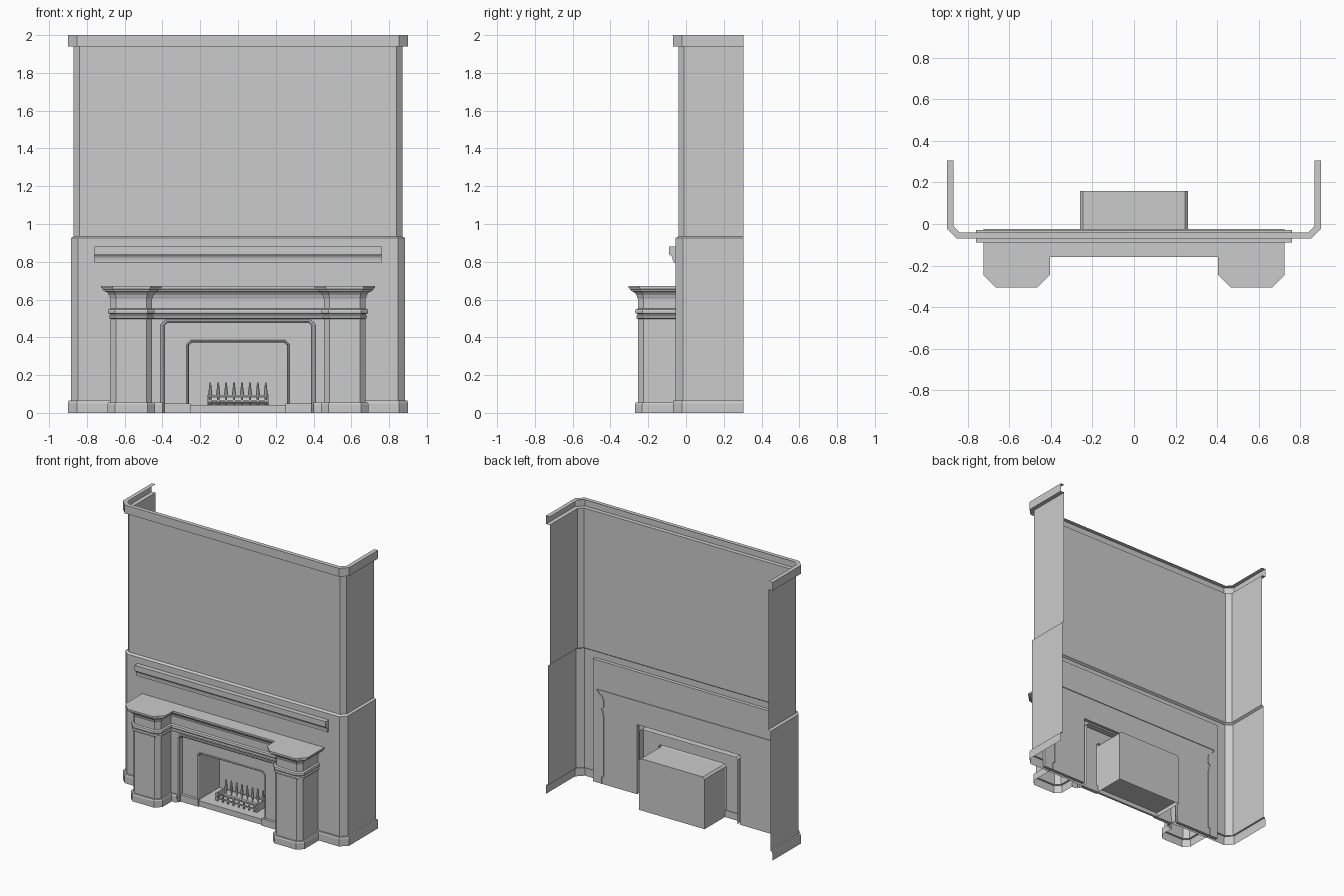
import bpy, bmesh
from mathutils import Vector

if "Cube" in bpy.data.objects:
    bpy.data.objects.remove(bpy.data.objects["Cube"])


def finish(name, bm):
    me = bpy.data.meshes.new(name)
    bm.to_mesh(me)
    bm.free()
    ob = bpy.data.objects.new(name, me)
    bpy.context.collection.objects.link(ob)
    return ob


def mirrored(half):
    return half + [(-x, v) for x, v in reversed(half)]


def offset_path(path, d):
    """Mitred offset to the right of the travel direction."""
    pts = [Vector(p) for p in path]
    norms = []
    for a, b in zip(pts, pts[1:]):
        t = (b - a).normalized()
        norms.append(Vector((t.y, -t.x)))
    out = []
    for i, p in enumerate(pts):
        n0, n1 = norms[max(i - 1, 0)], norms[min(i, len(norms) - 1)]
        out.append(p + (n0 + n1) * d / (1 + n0.dot(n1)))
    return out


def sweep(name, path, profile, vertical=False, skip=None, end_caps=False, last_cap=False):
    """Sweep (offset, level) profile along a plan path, or an upright x-z path."""
    bm = bmesh.new()
    rows = []
    for off, lev in profile:
        rows.append([bm.verts.new((p.x, lev, p.y) if vertical else (p.x, p.y, lev))
                     for p in offset_path(path, off)])
    for j in range(len(rows) - 1):
        for i in range(len(path) - 1):
            if skip and skip(i, profile[j + 1][1]):
                continue
            bm.faces.new((rows[j][i], rows[j][i + 1], rows[j + 1][i + 1], rows[j + 1][i]))
    if end_caps:
        bm.faces.new([r[0] for r in rows])
        bm.faces.new([r[-1] for r in reversed(rows)])
    if last_cap:
        bm.faces.new(rows[-1])
    return finish(name, bm)


def box(name, x0, x1, y0, y1, z0, z1):
    bm = bmesh.new()
    bmesh.ops.create_cube(bm, size=1)
    for v in bm.verts:
        v.co = ((x0 + x1) / 2 + v.co.x * (x1 - x0),
                (y0 + y1) / 2 + v.co.y * (y1 - y0),
                (z0 + z1) / 2 + v.co.z * (z1 - z0))
    return finish(name, bm)


# Chimney breast: open-backed shell with skirting, dado step and crown
breast = mirrored([(-0.87, 0.305), (-0.87, -0.01), (-0.84, -0.04), (-0.41, -0.04)])
sweep("chimney_breast", breast,
      [(0.03, 0), (0.03, 0.05), (0.027, 0.065), (0.015, 0.065), (0.015, 0.5),
       (0.015, 0.925), (0, 0.935), (0, 1.94), (0.03, 1.94), (0.03, 2.0), (0, 2.0)],
      skip=lambda i, z: i == 3 and z <= 0.5)

# Backing panel behind the mantel
box("backing_header", -0.76, 0.76, -0.05, -0.03, 0.5, 0.88)
for s, side in ((-1, "left"), (1, "right")):
    box("backing_" + side, *sorted((s * 0.41, s * 0.76)), -0.05, -0.03, 0, 0.5)

# Mantel: columns, bands, cove and shelf in one moulded sweep
mantel = mirrored([(-0.675, -0.025), (-0.675, -0.225), (-0.645, -0.255), (-0.485, -0.255),
                   (-0.455, -0.225), (-0.455, -0.11), (-0.40, -0.11)])
sweep("mantel", mantel,
      [(0.016, 0), (0.016, 0.045), (0.012, 0.055), (0, 0.055), (0, 0.48), (0, 0.498),
       (0.008, 0.502), (0.008, 0.512), (0.002, 0.518), (0.002, 0.524), (0.012, 0.527),
       (0.014, 0.537), (0.012, 0.547), (0, 0.552), (0, 0.605), (0.004, 0.612),
       (0.008, 0.625), (0.018, 0.638), (0.036, 0.646), (0.036, 0.652),
       (0.044, 0.655), (0.044, 0.66), (0.05, 0.66), (0.05, 0.672)],
      skip=lambda i, z: i == 6 and z <= 0.48, last_cap=True)

# Picture-rail ledge above the mantel
sweep("upper_ledge", [(-0.76, 0), (0.76, 0)],
      [(0.03, 0.795), (0.066, 0.795), (0.066, 0.806), (0.07, 0.808), (0.072, 0.822),
       (0.078, 0.832), (0.088, 0.838), (0.09, 0.842), (0.09, 0.88), (0.03, 0.88)],
      end_caps=True)

# Trim around the mantel opening
opening = mirrored([(0.39, 0), (0.39, 0.46), (0.375, 0.475)])
sweep("opening_trim", opening,
      [(0.02, -0.109), (0.018, -0.113), (0.008, -0.113), (0, -0.106), (0, -0.03)], vertical=True)

# Inner slip running back into the firebox, closed by the fire back
fire = mirrored([(0.265, 0), (0.265, 0.36), (0.248, 0.377)])
sweep("firebox", fire,
      [(0.19, -0.075), (0.008, -0.075), (0.006, -0.08), (0, -0.08), (-0.005, -0.072),
       (-0.005, 0.16)], vertical=True, last_cap=True)

# Hearth and slip bases
box("hearth_floor", -0.26, 0.26, -0.075, 0.16, 0.03, 0.04)
box("hearth_front", -0.255, 0.255, -0.085, -0.07, 0, 0.04)
for s, side in ((-1, "left"), (1, "right")):
    box("slip_base_" + side, *sorted((s * 0.252, s * 0.39)), -0.095, -0.07, 0, 0.05)

# Fire basket: tray, rails, front bars and tapered pickets
sweep("grate_tray", [(-0.16, -0.01), (0.16, -0.01)],
      [(-0.1, 0.085), (-0.1, 0.055), (-0.08, 0.045), (-0.01, 0.045), (0.006, 0.055), (0.006, 0.06),
       (-0.01, 0.055), (-0.08, 0.055), (-0.09, 0.085)], end_caps=True)
for z in (0.06, 0.088):
    box("grate_rail", -0.165, 0.165, -0.028, -0.018, z, z + 0.008)
for s in (-1, 1):
    box("grate_end", s * 0.16 - 0.005, s * 0.16 + 0.005, -0.022, 0.09, 0.042, 0.094)
for k in range(8):
    x = -0.147 + 0.042 * k
    bm = bmesh.new()
    bmesh.ops.create_cone(bm, cap_ends=True, segments=8, radius1=0.011, radius2=0.004, depth=0.065)
    bmesh.ops.translate(bm, verts=bm.verts, vec=(x, 0.075, 0.1275))
    finish("grate_picket", bm)
    box("grate_post", x - 0.006, x + 0.006, 0.069, 0.081, 0.05, 0.1)
    bm = bmesh.new()
    bmesh.ops.create_cone(bm, cap_ends=True, segments=8, radius1=0.006, radius2=0.006, depth=0.05)
    bmesh.ops.translate(bm, verts=bm.verts, vec=(x, -0.022, 0.068))
    finish("grate_bar", bm)
